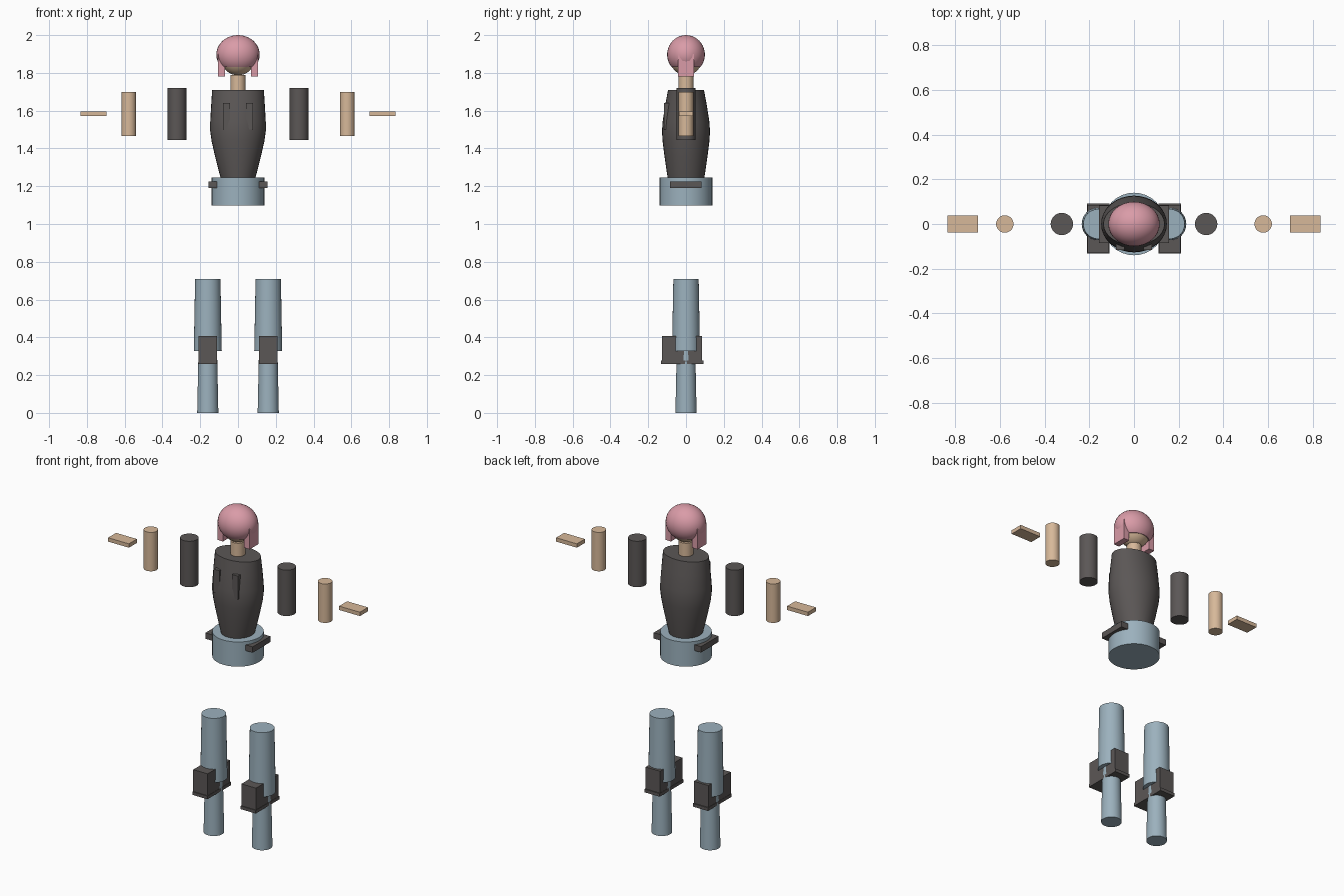
import bpy, bmesh, math
from mathutils import Matrix

if "Cube" in bpy.data.objects:
    bpy.data.objects.remove(bpy.data.objects["Cube"])


def material(name, color):
    m = bpy.data.materials.new(name)
    m.diffuse_color = (*color, 1)
    m.use_nodes = True
    m.node_tree.nodes["Principled BSDF"].inputs["Base Color"].default_value = m.diffuse_color
    return m


PINK = material("pink_hair", (0.70, 0.33, 0.39))
SKIN = material("skin", (0.68, 0.48, 0.32))
DENIM = material("pale_blue_cloth", (0.33, 0.44, 0.51))
DARK = material("dark_grey", (0.105, 0.095, 0.093))


def finish(name, bm, mat, smooth=True):
    bmesh.ops.recalc_face_normals(bm, faces=bm.faces)
    me = bpy.data.meshes.new(name)
    bm.to_mesh(me)
    bm.free()
    me.materials.append(mat)
    ob = bpy.data.objects.new(name, me)
    bpy.context.collection.objects.link(ob)
    if smooth:
        bpy.ops.object.select_all(action='DESELECT')
        ob.select_set(True)
        bpy.context.view_layer.objects.active = ob
        bpy.ops.object.shade_smooth_by_angle(angle=math.radians(35))
    return ob


def loft(name, rings, mat, x=0, n=32):
    """Capped stack of ellipses given as (z, x radius, y radius)."""
    bm = bmesh.new()
    loops = [[bm.verts.new((x + rx * math.cos(2 * math.pi * i / n),
                            ry * math.sin(2 * math.pi * i / n), z))
              for i in range(n)] for z, rx, ry in rings]
    for a, b in zip(loops, loops[1:]):
        for i in range(n):
            j = (i + 1) % n
            bm.faces.new((a[i], a[j], b[j], b[i]))
    bm.faces.new(loops[0])
    bm.faces.new(loops[-1])
    return finish(name, bm, mat)


def box(name, lo, hi, mat):
    bm = bmesh.new()
    size = [h - l for l, h in zip(lo, hi)]
    mid = [(h + l) / 2 for l, h in zip(lo, hi)]
    bmesh.ops.create_cube(bm, size=1, matrix=Matrix.Translation(mid) @ Matrix.Diagonal((*size, 1)))
    return finish(name, bm, mat, False)


def side_box(name, s, x0, x1, y0, y1, z0, z1, mat):
    a, b = sorted((s * x0, s * x1))
    return box(name, (a, y0, z0), (b, y1, z1), mat)


def ellipsoid(name, center, radii, mat, cut=None):
    bm = bmesh.new()
    bmesh.ops.create_uvsphere(bm, u_segments=32, v_segments=20, radius=1,
                              matrix=Matrix.Translation(center) @ Matrix.Diagonal((*radii, 1)))
    if cut is not None:
        bmesh.ops.bisect_plane(bm, geom=bm.verts[:] + bm.edges[:] + bm.faces[:],
                               plane_co=(0, 0, cut), plane_no=(0, 0, 1), clear_inner=True)
        bmesh.ops.holes_fill(bm, edges=[e for e in bm.edges if e.is_boundary])
    return finish(name, bm, mat)


# Head, hair cap and neck
ellipsoid("hair_cap", (0, 0, 1.897), (0.115, 0.1, 0.103), PINK, cut=1.83)
ellipsoid("head", (0, 0, 1.89), (0.095, 0.09, 0.103), SKIN)
loft("neck", [(1.69, 0.04, 0.04), (1.79, 0.04, 0.04)], SKIN)

# Torso and hips
loft("torso", [(1.22, 0.085, 0.092), (1.27, 0.099, 0.101), (1.36, 0.122, 0.114),
               (1.44, 0.14, 0.124), (1.49, 0.147, 0.127), (1.54, 0.147, 0.124),
               (1.63, 0.142, 0.11), (1.71, 0.137, 0.095)], DARK)
loft("hips", [(1.097, 0.14, 0.14), (1.245, 0.14, 0.14)], DENIM)

for s, side in ((-1, "left"), (1, "right")):
    # Hair lock, chest pocket, hip pouch
    side_box(side + "_hair_lock", s, 0.07, 0.107, -0.043, 0.043, 1.78, 1.9, PINK)
    side_box(side + "_chest_pocket", s, 0.042, 0.08, -0.116, -0.08, 1.5, 1.64, DARK)
    side_box(side + "_hip_pouch", s, 0.11, 0.157, -0.085, 0.082, 1.19, 1.225, DARK)
    # Separated arm pieces
    loft(side + "_upper_arm", [(1.445, 0.05, 0.05), (1.72, 0.05, 0.05)], DARK, s * 0.323)
    loft(side + "_forearm", [(1.467, 0.039, 0.039), (1.7, 0.039, 0.039)], SKIN, s * 0.578)
    side_box(side + "_hand", s, 0.697, 0.835, -0.038, 0.038, 1.573, 1.596, SKIN)
    # Leg pieces and boot
    loft(side + "_thigh", [(0.328, 0.074, 0.074), (0.71, 0.067, 0.067)], DENIM, s * 0.16)
    loft(side + "_calf", [(0, 0.056, 0.056), (0.36, 0.0485, 0.0485)], DENIM, s * 0.16)
    side_box(side + "_boot", s, 0.112, 0.208, -0.127, 0.086, 0.275, 0.408, DARK)
    side_box(side + "_boot_sole", s, 0.11, 0.21, -0.132, 0.092, 0.258, 0.277, DARK)
